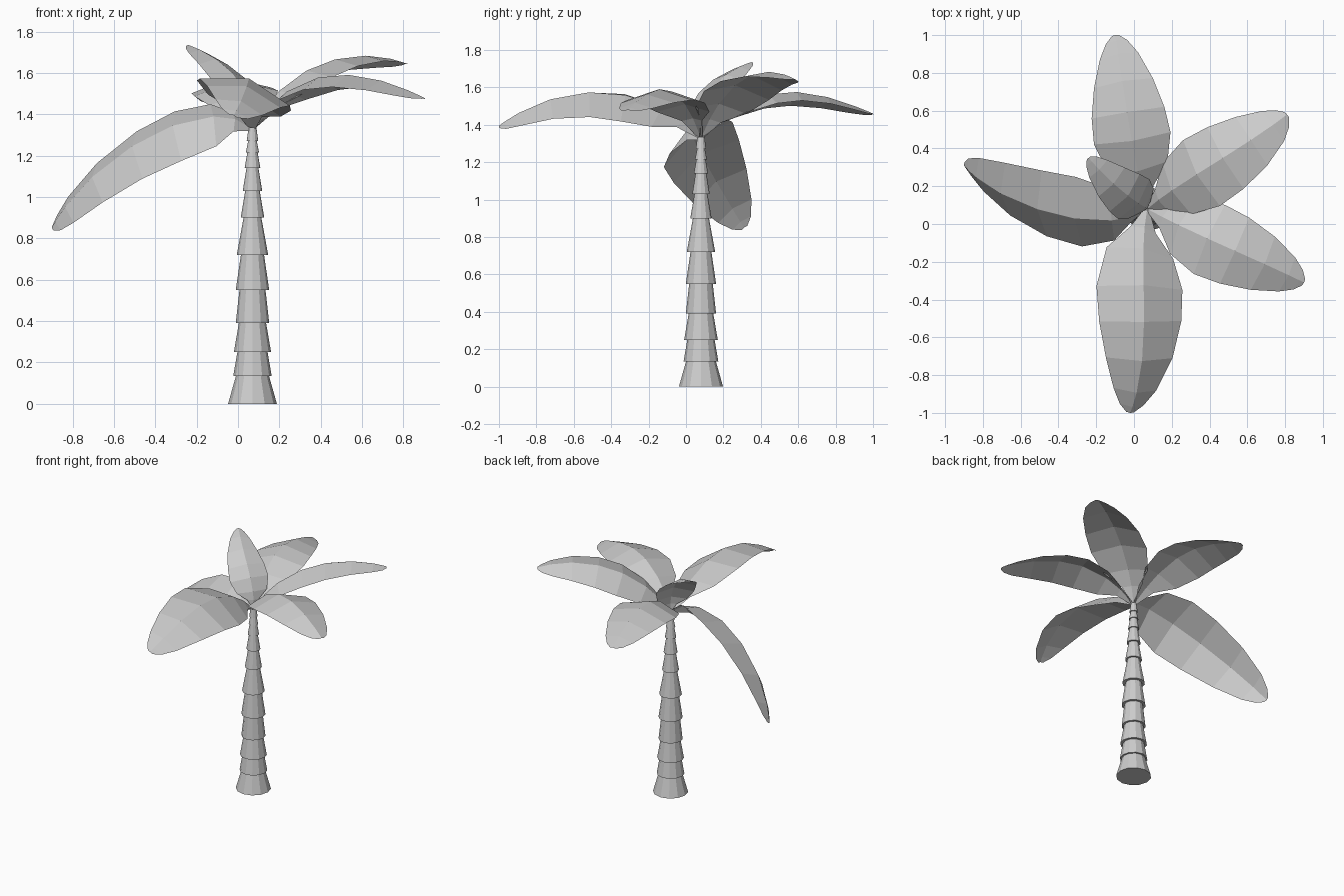
import bpy, bmesh, math
from mathutils import Vector, Quaternion

if "Cube" in bpy.data.objects:
    bpy.data.objects.remove(bpy.data.objects["Cube"])

ROOT = Vector((0.07, 0.08, 1.33))


def make_object(name, bm):
    mesh = bpy.data.meshes.new(name)
    bm.to_mesh(mesh)
    bm.free()
    obj = bpy.data.objects.new(name, mesh)
    bpy.context.collection.objects.link(obj)
    return obj


# Trunk: stacked tapered segments (bottom height, bottom radius, top radius)
SEGMENTS = [(0, .118, .08), (.135, .093, .073), (.25, .09, .066), (.39, .081, .063),
            (.55, .081, .056), (.72, .076, .043), (.90, .057, .035), (1.03, .047, .029),
            (1.14, .038, .025), (1.215, .032, .021), (1.27, .028, .019)]
tops = [s[0] for s in SEGMENTS[1:]] + [1.335]
bm = bmesh.new()
for (z, r0, r1), top in zip(SEGMENTS, tops):
    rings = []
    for h, r in ((z, r0), (top, r1)):
        rings.append([bm.verts.new((0.07 + r * math.cos(a), 0.08 + r * math.sin(a), h))
                      for a in (2 * math.pi * i / 12 for i in range(12))])
    low, high = rings
    for i in range(12):
        j = (i + 1) % 12
        bm.faces.new((low[i], low[j], high[j], high[i]))
    bm.faces.new(low[::-1])
    bm.faces.new(high)
make_object("trunk", bm)


# Fronds: creased blades along a cubic through the root and three points
PROFILE = [(0, .06), (.11, .3), (.22, .78), (.4, 1), (.57, .95), (.75, .77), (.9, .5), (.97, .28), (1, .09)]
FOLD = math.radians(17)


def spine(points, t):
    total = Vector((0, 0, 0))
    for i, p in enumerate(points):
        w = 1
        for j in range(4):
            if j != i:
                w *= (3 * t - j) / (i - j)
        total += w * p
    return total


def frond(name, path, half_width, roll):
    """Positive roll lifts the right-hand edge, looking outward."""
    points = [ROOT] + [Vector(p) for p in path]
    bm = bmesh.new()
    rows = []
    for t, w in PROFILE:
        centre = spine(points, t)
        tangent = (spine(points, t + .01) - spine(points, t - .01)).normalized()
        side = (points[3] - points[0]).cross(Vector((0, 0, 1)))
        side = (side - tangent * side.dot(tangent)).normalized()
        side.rotate(Quaternion(tangent, -math.radians(roll)))
        normal = side.cross(tangent)
        out = side * (half_width * w * math.cos(FOLD))
        drop = normal * (half_width * w * math.sin(FOLD))
        rows.append([bm.verts.new(p) for p in (centre - out - drop, centre, centre + out - drop)])
    for a, b in zip(rows, rows[1:]):
        for k in (0, 1):
            bm.faces.new((a[k], a[k + 1], b[k + 1], b[k]))
    make_object(name, bm)


frond("front_frond", [(.05, -.25, 1.54), (.05, -.63, 1.56), (-.02, -1, 1.395)], .25, 17)
frond("back_frond", [(0, .38, 1.545), (-.05, .68, 1.565), (-.1, 1, 1.46)], .215, 4)
frond("back_right_frond", [(.28, .23, 1.58), (.55, .40, 1.68), (.81, .58, 1.645)], .21, 8)
frond("right_frond", [(.33, -.05, 1.56), (.62, -.18, 1.58), (.9, -.31, 1.48)], .21, 0)
frond("left_frond", [(-.24, .02, 1.37), (-.62, .12, 1.17), (-.9, .31, .85)], .23, 37)
frond("young_frond", [(.04, .10, 1.50), (-.07, .18, 1.64), (-.24, .35, 1.735)], .14, 0)
